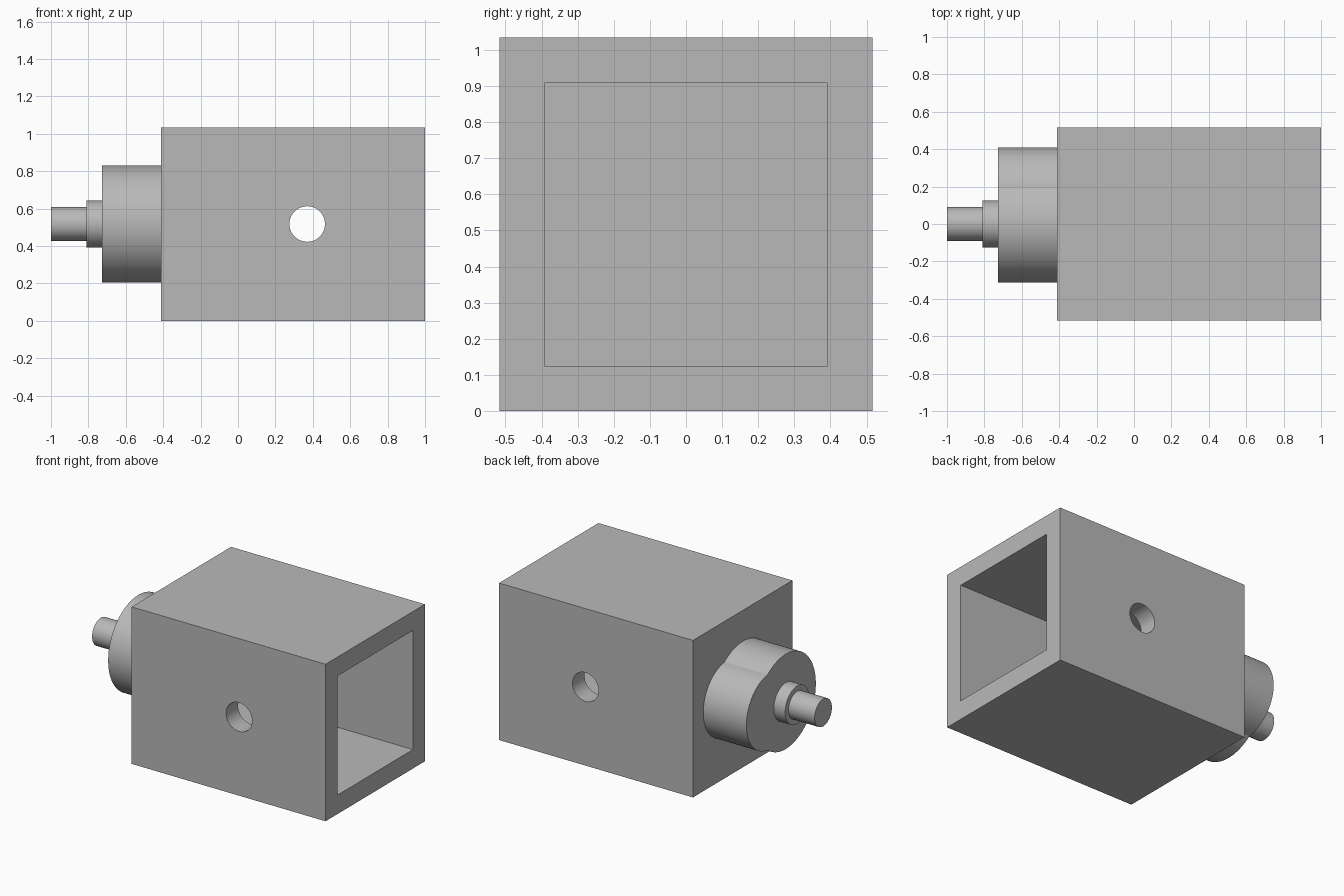
import bpy
import math

if "Cube" in bpy.data.objects:
    bpy.data.objects.remove(bpy.data.objects["Cube"])

AXIS_Z = 0.518    # height of the shaft axis
HALF = 0.517      # half width of the housing
INNER = 0.392     # half width of the cavity
FRONT_X = -0.413  # housing face that carries the drum
DRUM_X = -0.727   # outer face of the drum

grey = bpy.data.materials.new("mid_grey")
grey.diffuse_color = (0.485, 0.485, 0.485, 1)
grey.use_nodes = True
grey.node_tree.nodes["Principled BSDF"].inputs["Base Color"].default_value = grey.diffuse_color


def box(name, x0, x1, half):
    bpy.ops.mesh.primitive_cube_add(size=1, location=((x0 + x1) / 2, 0, HALF))
    ob = bpy.context.object
    ob.name = name
    ob.scale = (x1 - x0, 2 * half, 2 * half)
    bpy.ops.object.transform_apply(location=True, rotation=True, scale=True)
    return ob


def cylinder(name, r, length, loc, rot):
    bpy.ops.mesh.primitive_cylinder_add(vertices=96, radius=r, depth=length,
                                        location=loc, rotation=rot)
    ob = bpy.context.object
    ob.name = name
    bpy.ops.object.transform_apply(location=True, rotation=True, scale=True)
    return ob


def x_cylinder(name, r, x0, x1, y=0.0):
    return cylinder(name, r, x1 - x0, ((x0 + x1) / 2, y, AXIS_Z), (0, math.pi / 2, 0))


def combine(target, other, operation):
    mod = target.modifiers.new(operation.lower(), 'BOOLEAN')
    mod.operation = operation
    mod.solver = 'EXACT'
    mod.object = other
    bpy.context.view_layer.objects.active = target
    bpy.ops.object.modifier_apply(modifier=mod.name)
    bpy.data.objects.remove(other, do_unlink=True)


def finish(ob):
    ob.data.materials.clear()
    ob.data.materials.append(grey)
    bpy.ops.object.select_all(action='DESELECT')
    ob.select_set(True)
    bpy.context.view_layer.objects.active = ob
    bpy.ops.object.shade_smooth_by_angle(angle=math.radians(30))


# Square housing, open at the right end, with a cross hole through both sides
housing = box("housing", FRONT_X, 1.0, HALF)
combine(housing, box("cavity_cutter", FRONT_X + HALF - INNER, 1.1, INNER), 'DIFFERENCE')
combine(housing, cylinder("hole_cutter", 0.095, 1.5, (0.37, 0, AXIS_Z),
                          (math.pi / 2, 0, 0)), 'DIFFERENCE')

# Drum with a smaller side lobe
drum = x_cylinder("drum", 0.3125, DRUM_X, FRONT_X)
combine(drum, x_cylinder("drum_lobe", 0.25, DRUM_X, FRONT_X, 0.16), 'UNION')

# Stepped shaft
collar = x_cylinder("shaft_collar", 0.125, -0.81, DRUM_X)
shaft = x_cylinder("shaft", 0.09, -1.0, -0.81)

for part in (housing, drum, collar, shaft):
    finish(part)
